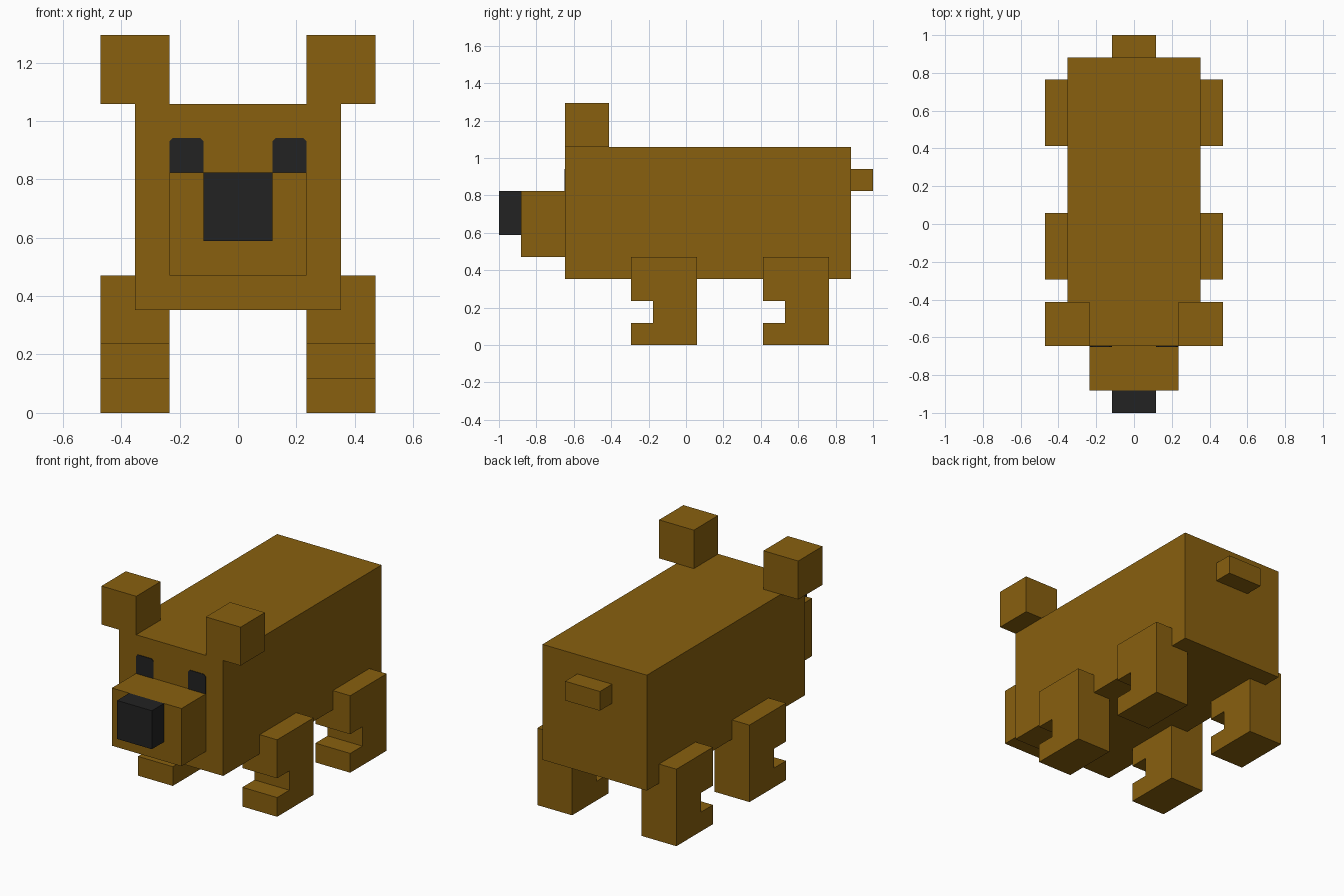
import bpy
import bmesh

if "Cube" in bpy.data.objects:
    bpy.data.objects.remove(bpy.data.objects["Cube"], do_unlink=True)

U = 2 / 17  # one block unit


def material(name, rgb):
    m = bpy.data.materials.new(name)
    m.use_nodes = True
    color = (*rgb, 1)
    m.diffuse_color = color
    bsdf = next(n for n in m.node_tree.nodes if n.type == 'BSDF_PRINCIPLED')
    bsdf.inputs["Base Color"].default_value = color
    bsdf.inputs["Roughness"].default_value = 0.9
    return m


brown = material("brown fur", (0.248, 0.117, 0.0045))
black = material("dark charcoal", (0.016, 0.016, 0.016))


def extrude(name, points, direction, mat):
    """Make a solid by extruding a flat outline along a direction (block units)."""
    bm = bmesh.new()
    face = bm.faces.new([bm.verts.new(p) for p in points])
    grown = bmesh.ops.extrude_face_region(bm, geom=[face], use_keep_orig=True)
    top = [g for g in grown["geom"] if isinstance(g, bmesh.types.BMVert)]
    bmesh.ops.translate(bm, verts=top, vec=direction)
    bmesh.ops.scale(bm, verts=bm.verts, vec=(U, U, U))
    bmesh.ops.recalc_face_normals(bm, faces=bm.faces)
    mesh = bpy.data.meshes.new(name)
    bm.to_mesh(mesh)
    bm.free()
    mesh.materials.append(mat)
    ob = bpy.data.objects.new(name, mesh)
    bpy.context.collection.objects.link(ob)
    return ob


def box(name, x, y, z, mat):
    pts = [(x[0], y[0], z[0]), (x[1], y[0], z[0]),
           (x[1], y[1], z[0]), (x[0], y[1], z[0])]
    return extrude(name, pts, (0, 0, z[1] - z[0]), mat)


# Body, snout, nose and tail
box("body", (-3, 3), (-5.5, 7.5), (3, 9), brown)
box("snout", (-2, 2), (-7.5, -5.5), (4, 7), brown)
box("nose", (-1, 1), (-8.5, -7.5), (5, 7), black)
box("tail", (-1, 1), (7.5, 8.5), (7, 8), brown)

# Side outline of a leg, with the notch above the paw
LEG = [(0, 0), (3, 0), (3, 4), (0, 4), (0, 2), (1, 2), (1, 1), (0, 1)]
# Eye outline with clipped top corners
EYE = [(1, 7), (2, 7), (2, 7.9), (1.9, 8), (1.1, 8), (1, 7.9)]

# Paired parts on both sides
for side, s in (("left", 1), ("right", -1)):
    box(f"{side}_ear", sorted((2 * s, 4 * s)), (-5.5, -3.5), (9, 11), brown)
    extrude(f"{side}_eye", [(s * x, -5.5, z) for x, z in EYE], (0, -0.03, 0), black)
    for end, y0 in (("front", -2.5), ("back", 3.5)):
        extrude(f"{end}_{side}_leg", [(2 * s, y0 + y, z) for y, z in LEG],
                (2 * s, 0, 0), brown)
